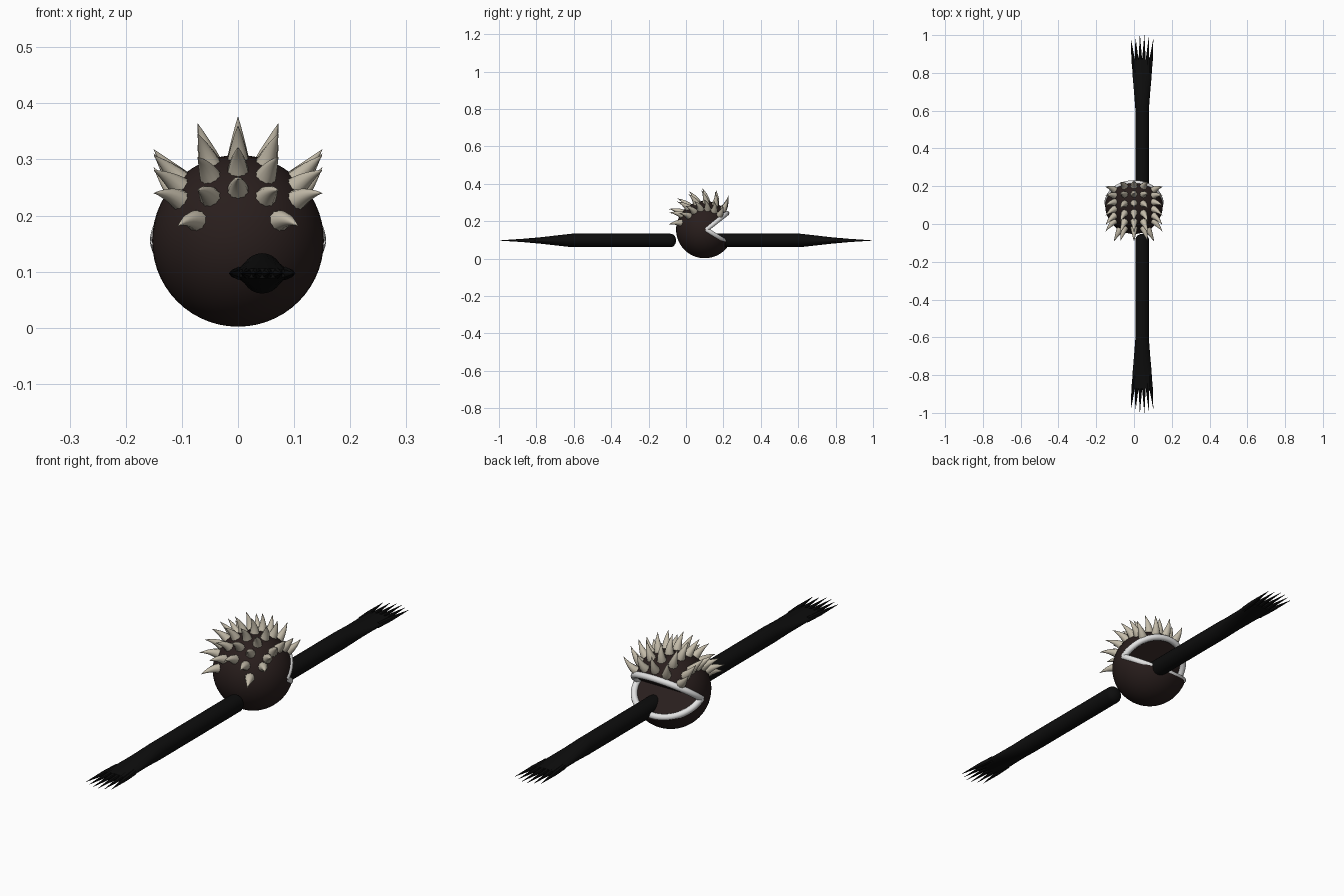
import bpy, bmesh, math
from math import sin, cos, pi, radians
from mathutils import Vector, Matrix

cube = bpy.data.objects.get("Cube")
if cube:
    bpy.data.objects.remove(cube, do_unlink=True)


def material(name, rgb, rough=0.6):
    m = bpy.data.materials.new(name)
    m.use_nodes = True
    m.diffuse_color = (*rgb, 1)
    bsdf = m.node_tree.nodes["Principled BSDF"]
    bsdf.inputs["Base Color"].default_value = (*rgb, 1)
    bsdf.inputs["Roughness"].default_value = rough
    return m


BROWN = material("dark brown", (0.022, 0.013, 0.012))
BLACK = material("black", (0.004, 0.004, 0.004))
BONE = material("bone beige", (0.55, 0.50, 0.40))
WHITE = material("lip white", (0.76, 0.76, 0.76))

CENTRE = Vector((0, 0.10, 0.155))
RADIUS = 0.153
HINGE = Vector((0, 0.107, 0.155))
UPPER, LOWER = radians(38), radians(-32)


def finish(bm, name, mat, angle=40):
    bmesh.ops.recalc_face_normals(bm, faces=bm.faces)
    mesh = bpy.data.meshes.new(name)
    bm.to_mesh(mesh)
    bm.free()
    mesh.materials.append(mat)
    ob = bpy.data.objects.new(name, mesh)
    bpy.context.collection.objects.link(ob)
    smooth(ob, angle)
    return ob


def smooth(ob, angle):
    bpy.ops.object.select_all(action='DESELECT')
    ob.select_set(True)
    bpy.context.view_layer.objects.active = ob
    bpy.ops.object.shade_smooth_by_angle(angle=radians(angle))


def ring(centre, u, v, ru, rv, sides=16, flute=0.0):
    pts = []
    for i in range(sides):
        a = 2 * pi * i / sides
        k = 1 - flute * (i % 2)
        pts.append(centre + u * (ru * k * cos(a)) + v * (rv * k * sin(a)))
    return pts


def loft(bm, rings):
    """Skin a row of point rings and cap both ends."""
    loops = [[bm.verts.new(p) for p in r] for r in rings]
    n = len(loops[0])
    for a, b in zip(loops, loops[1:]):
        for i in range(n):
            j = (i + 1) % n
            bm.faces.new((a[i], a[j], b[j], b[i]))
    bm.faces.new(loops[0][::-1])
    bm.faces.new(loops[-1])


# Ball body with a wedge-shaped mouth cut into the back
bm = bmesh.new()
bmesh.ops.create_uvsphere(bm, u_segments=40, v_segments=28, radius=RADIUS,
                          matrix=Matrix.Translation(CENTRE))
body = finish(bm, "ball_body", BROWN)

bm = bmesh.new()
prism = []
for x in (-0.3, 0.3):
    side = Vector((x, 0, 0))
    prism.append([HINGE + side] + [HINGE + side + Vector((0, cos(a), sin(a))) * 0.5
                                   for a in (LOWER, UPPER)])
loft(bm, prism)
cutter = finish(bm, "mouth_cutter", BROWN)
cutter.hide_render = True
mod = body.modifiers.new("mouth", 'BOOLEAN')
mod.operation = 'DIFFERENCE'
mod.solver = 'EXACT'
mod.object = cutter
bpy.context.view_layer.update()
cut_mesh = bpy.data.meshes.new_from_object(
    body.evaluated_get(bpy.context.evaluated_depsgraph_get()))
body.modifiers.clear()
body.data = cut_mesh
bpy.data.objects.remove(cutter, do_unlink=True)
smooth(body, 30)


# Lips: half-round tubes along both edges of the mouth
def lip(name, tilt, depth):
    out = Vector((0, cos(tilt), sin(tilt)))
    normal = Vector((0, -sin(tilt), cos(tilt)))
    side = Vector((1, 0, 0))
    bm = bmesh.new()
    rings = []
    for i in range(33):
        a = pi * i / 32
        c = HINGE + side * (0.144 * cos(a)) + out * (depth * sin(a))
        radial = side * cos(a) + out * sin(a)
        rings.append(ring(c, radial, normal, 0.013, 0.013, 12))
    loft(bm, rings)
    finish(bm, name, WHITE)


lip("upper_lip", UPPER, 0.142)
lip("lower_lip", LOWER, 0.130)


# Curved horns over the top, hooked towards the front
def horn(bm, across, around):
    a, p = radians(across), radians(around)
    n = Vector((sin(a), -cos(a) * cos(p), cos(a) * sin(p)))
    fwd = Vector((0, -sin(p), -cos(p)))
    b = n.cross(fwd)
    rings = []
    for i in range(9):
        s = i / 8
        c = CENTRE + n * (RADIUS - 0.006 + 0.073 * s) + fwd * (0.026 * s * s - 0.002)
        r = 0.0195 * (1 - s ** 1.2) + 0.0004
        rings.append(ring(c, fwd, b, r, r, 20, 0.1 * (1 - s)))
    loft(bm, rings)


bm = bmesh.new()
for across, first, step in ((0, 36, 19), (19, 32, 20), (43, 40, 19)):
    for sign in ((1,) if across == 0 else (1, -1)):
        for row in range(6):
            horn(bm, sign * across, first + step * row)
for sign in (1, -1):
    horn(bm, sign * 29, 15)
finish(bm, "horns", BONE, 60)


# Arms: round bars flattening into a fan of pointed bristles
def arm(name, direction, start):
    X, Z = Vector((1, 0, 0)), Vector((0, 0, 1))

    def at(dist, x=0.0):
        return Vector((0.043 + x, direction * dist, 0.097))

    bm = bmesh.new()
    rings = []
    for i in range(7):
        a = pi / 2 * i / 6
        r = max(0.036 * sin(a), 0.001)
        rings.append(ring(at(start + 0.03 * (1 - cos(a))), X, Z, r, r, 24))
    for dist, rx, rz in ((0.61, 0.036, 0.036), (0.70, 0.043, 0.026),
                         (0.78, 0.050, 0.017), (0.87, 0.055, 0.009)):
        rings.append(ring(at(dist), X, Z, rx, rz, 24))
    loft(bm, rings)
    for i in range(6):
        k = i - 2.5
        tip = 1.006 - 0.012 * abs(k)
        loft(bm, [ring(at(0.80, k * 0.0165), X, Z, 0.009, 0.012, 8),
                  ring(at(0.87, k * 0.0190), X, Z, 0.0095, 0.009, 8),
                  ring(at(tip, k * 0.0235), X, Z, 0.0005, 0.0005, 8)])
    finish(bm, name, BLACK)


arm("front_arm", -1, 0.053)
arm("back_arm", 1, 0.06)
